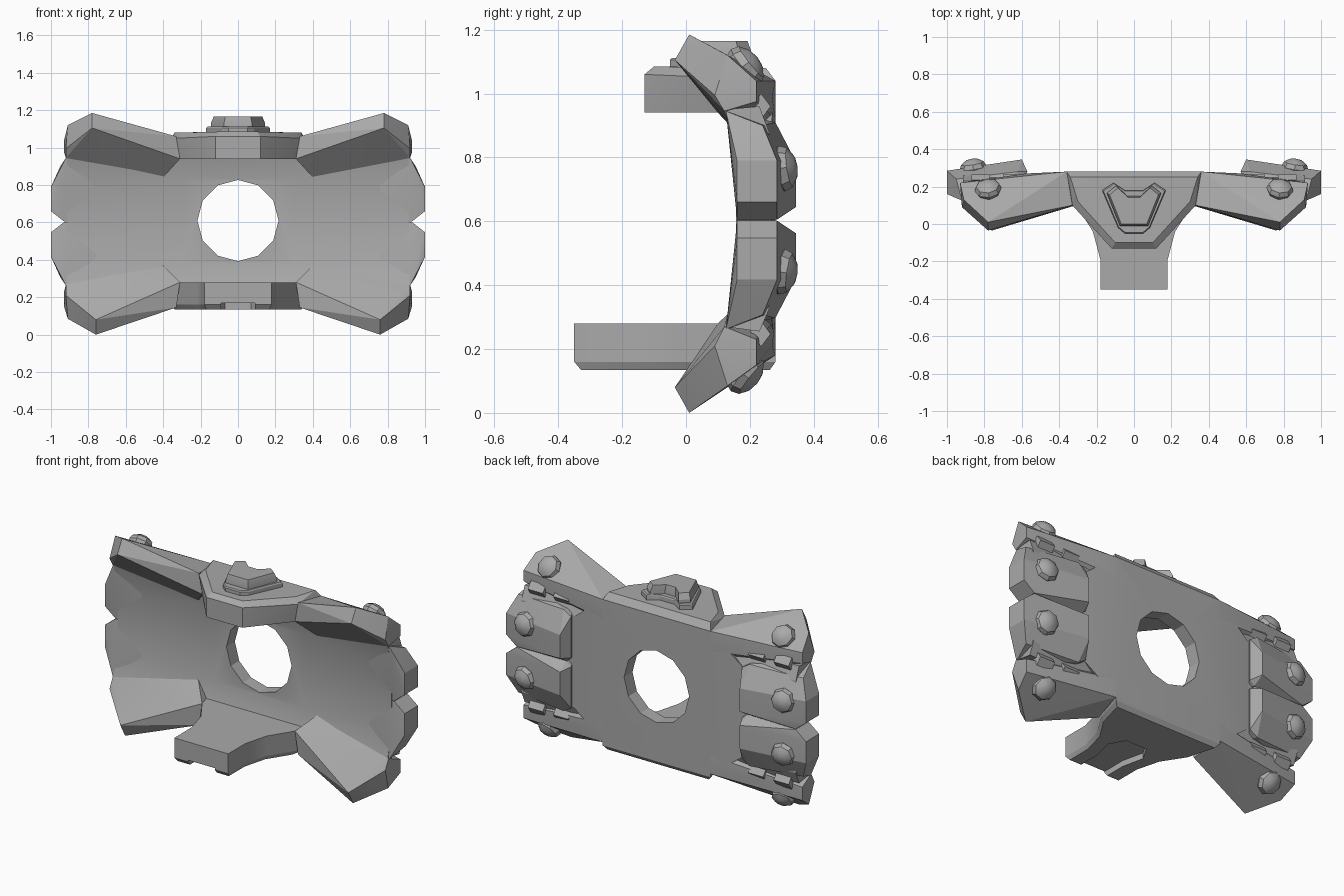
import bpy, bmesh
from math import pi, radians
from mathutils import Vector, Matrix

if "Cube" in bpy.data.objects:
    bpy.data.objects.remove(bpy.data.objects["Cube"])

grey = bpy.data.materials.new("plain_grey")
grey.use_nodes = True
COLOUR = (0.4, 0.4, 0.4, 1)
grey.diffuse_color = COLOUR
grey.node_tree.nodes["Principled BSDF"].inputs["Base Color"].default_value = COLOUR


def shade(obj, angle=20):
    bpy.ops.object.select_all(action='DESELECT')
    obj.select_set(True)
    bpy.context.view_layer.objects.active = obj
    bpy.ops.object.shade_smooth_by_angle(angle=radians(angle))


def finish(name, bm, angle=20):
    bmesh.ops.recalc_face_normals(bm, faces=bm.faces)
    mesh = bpy.data.meshes.new(name)
    bm.to_mesh(mesh)
    bm.free()
    obj = bpy.data.objects.new(name, mesh)
    bpy.context.collection.objects.link(obj)
    mesh.materials.append(grey)
    shade(obj, angle)
    return obj


def hull(name, points):
    """Solid convex block around a few corner points."""
    bm = bmesh.new()
    for p in points:
        bm.verts.new(p)
    res = bmesh.ops.convex_hull(bm, input=bm.verts)
    bmesh.ops.delete(bm, geom=list({v for v in res["geom_interior"] if isinstance(v, bmesh.types.BMVert)}),
                     context='VERTS')
    bmesh.ops.dissolve_limit(bm, angle_limit=radians(1), verts=bm.verts, edges=bm.edges)
    return finish(name, bm)


def skin(name, rings):
    """Join equal rings of points into a capped solid."""
    bm = bmesh.new()
    loops = [[bm.verts.new(p) for p in ring] for ring in rings]
    n = len(loops[0])
    for a, b in zip(loops, loops[1:]):
        for i in range(n):
            j = (i + 1) % n
            bm.faces.new((a[i], a[j], b[j], b[i]))
    bm.faces.new(loops[0])
    bm.faces.new(loops[-1])
    return finish(name, bm)


def loft(name, half, levels, pivot=0.0):
    """Stack a mirrored outline at (height, scale) levels."""
    outline = half + [(-x, y) for x, y in reversed(half) if x > 0]
    return skin(name, [[(x * s, pivot + (y - pivot) * s, z) for x, y in outline] for z, s in levels])


def cut(cutter, *targets):
    for obj in targets:
        mod = obj.modifiers.new("cut", 'BOOLEAN')
        mod.operation = 'DIFFERENCE'
        mod.solver = 'EXACT'
        mod.object = cutter
        bpy.context.view_layer.objects.active = obj
        bpy.ops.object.modifier_apply(modifier=mod.name)
        shade(obj)
    bpy.data.objects.remove(cutter)


def stud(name, centre, normal, radius=0.072, height=0.05):
    """Low faceted dome lying on a surface."""
    bm = bmesh.new()
    bmesh.ops.create_uvsphere(bm, u_segments=8, v_segments=6, radius=1)
    rot = Vector(normal).to_track_quat('Z', 'Y').to_matrix().to_4x4()
    bm.transform(Matrix.Translation(centre) @ rot @ Matrix.Diagonal((radius, radius, height, 1)))
    finish(name, bm, 30)


# Central wall and hollowed full-width cradle, with a round opening through both
wall = hull("back_wall", [(sx * x, y, z) for sx in (1, -1) for x, y, z in
            [(0.36, 0.28, 1.04), (0.36, 0.28, 0.18), (0.33, 0.22, 1.04), (0.33, 0.22, 0.18),
             (0.57, 0.265, 0.87), (0.57, 0.265, 0.335), (0.5, 0.21, 0.87), (0.5, 0.21, 0.335)]])
BACK = [(0.23, 0.96), (0.26, 0.88), (0.26, 0.325), (0.23, 0.255)]
END = [(0.12, 0.27), (0.157, 0.42), (0.157, 0.785), (0.12, 0.95)] + BACK
MIDDLE = [(0.165, 0.27), (0.2, 0.38), (0.2, 0.83), (0.165, 0.95)] + BACK
cradle = skin("cradle", [[(x, y, z) for y, z in ring] for x, ring in
              ((-0.915, END), (-0.3, MIDDLE), (0.3, MIDDLE), (0.915, END))])
bm = bmesh.new()
bmesh.ops.create_cone(bm, cap_ends=True, segments=12, radius1=0.217, radius2=0.217, depth=1,
                      matrix=Matrix.Translation((0, 0.2, 0.61)) @ Matrix.Rotation(pi / 2, 4, 'X'))
cut(finish("hole_cutter", bm), wall, cradle)

# Upper shelf with bevelled top, and its stepped, notched crest
hull("upper_shelf", [(sx * x, y, z) for sx in (1, -1) for x, y, z in
     [(0.12, -0.13, 0.94), (0.12, -0.13, 1.06), (0.1, -0.1, 1.085), (0.31, 0.1, 0.94),
      (0.33, 0.1, 1.05), (0.3, 0.12, 1.08), (0.34, 0.25, 1.08), (0.36, 0.28, 1.04), (0.36, 0.28, 0.94)]])
loft("crest_base", [(0, 0.18), (0.05, 0.18), (0.11, 0.22), (0.17, 0.18), (0.085, -0.02), (0.05, -0.05), (0, -0.05)],
     [(1.07, 1), (1.105, 1), (1.112, 0.96)], 0.08)
loft("crest_top", [(0, 0.15), (0.035, 0.15), (0.095, 0.205), (0.145, 0.165), (0.075, -0.01), (0, -0.01)],
     [(1.1, 1), (1.13, 1), (1.165, 0.9)], 0.08)

# Lower shelf with a front tongue and a channel underneath
shelf = loft("lower_shelf", [(0, 0.28), (0.36, 0.28), (0.31, 0.1), (0.22, -0.04), (0.18, -0.19),
                             (0.18, -0.35), (0, -0.35)],
             [(0.135, 0.94), (0.16, 1), (0.28, 1)])
cut(loft("channel_cutter", [(0, 0.02), (0.07, 0.02), (0.12, -0.07), (0.09, -0.2), (0.09, -0.4), (0, -0.4)],
         [(0.1, 1), (0.17, 1)]), shelf)

# Corner arms, lobes, clips and studs
ARM_UPPER = [(0.31, 0.1, 0.94), (0.33, 0.1, 1.06), (0.36, 0.28, 1.04), (0.36, 0.28, 0.92),
             (0.78, -0.035, 1.105), (0.78, 0.01, 1.185), (0.91, 0.13, 1.12), (0.93, 0.22, 1.04),
             (0.93, 0.22, 0.975), (0.92, 0.12, 0.945), (0.92, 0.09, 0.995), (0.58, 0.27, 0.99),
             (0.4, 0.192, 0.84)]
ARM_LOWER = [(0.31, 0.1, 0.28), (0.33, 0.1, 0.145), (0.36, 0.28, 0.18), (0.36, 0.28, 0.29),
             (0.76, -0.035, 0.08), (0.76, 0.01, 0.0), (0.91, 0.13, 0.085), (0.93, 0.22, 0.15),
             (0.93, 0.22, 0.23), (0.92, 0.12, 0.27), (0.92, 0.09, 0.21), (0.58, 0.27, 0.21),
             (0.4, 0.192, 0.37)]
LOBE = [(0.57, 0.28, 0.63), (0.57, 0.28, 0.88), (0.6, 0.345, 0.645), (0.6, 0.345, 0.785),
        (0.62, 0.28, 0.91), (1, 0.285, 0.66), (1, 0.285, 0.79), (0.95, 0.24, 0.9),
        (0.93, 0.285, 0.605), (0.6, 0.28, 0.605), (0.93, 0.16, 0.605), (1, 0.16, 0.66),
        (1, 0.16, 0.79), (0.92, 0.125, 0.945), (0.6, 0.21, 0.605), (0.6, 0.21, 0.9)]
CLIP = [(x, y, z) for x in (0, 0.1) for y, z in
        [(0.2, 0.95), (0.24, 0.925), (0.265, 0.96), (0.235, 1.0)]]

for side, sx in (("left", 1), ("right", -1)):
    for level, flip, arm in (("upper", False, ARM_UPPER), ("lower", True, ARM_LOWER)):
        tag = f"{level}_{side}"

        def place(points, dx=0.0):
            return [(sx * (x + dx), y, 1.207 - z if flip else z) for x, y, z in points]

        hull(f"arm_{tag}", [(sx * x, y, z) for x, y, z in arm])
        hull(f"lobe_{tag}", place(LOBE))
        for i, dx in enumerate((0.6, 0.77)):
            hull(f"clip_{tag}_{i}", place(CLIP, dx))
        up = -1 if flip else 1
        stud(f"lobe_stud_{tag}", place([(0.86, 0.3, 0.765)])[0], (sx * 0.16, 1, 0.15 * up))
        stud(f"arm_stud_{tag}", place([(0.78, 0.185, 1.083)])[0], (sx * 0.1, 0.75, 0.6 * up))
